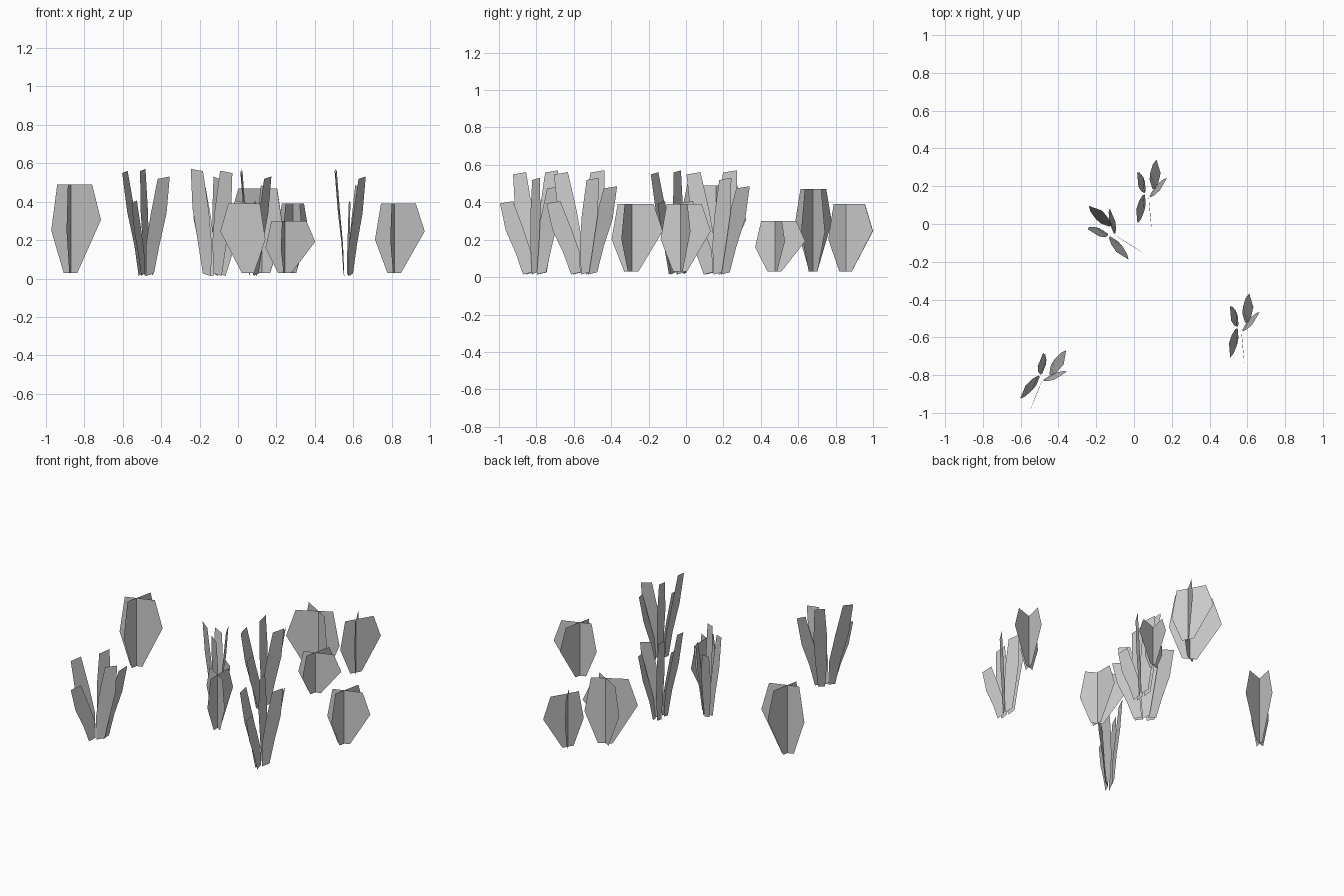
import bpy
from math import cos, sin, radians
from mathutils import Vector, Matrix

cube = bpy.data.objects.get("Cube")
if cube:
    bpy.data.objects.remove(cube, do_unlink=True)

leaf_grey = bpy.data.materials.new("leaf_grey")
leaf_grey.use_nodes = True
leaf_grey.diffuse_color = (0.6, 0.6, 0.6, 1)
leaf_grey.node_tree.nodes["Principled BSDF"].inputs["Base Color"].default_value = (0.6, 0.6, 0.6, 1)


def heading(degrees):
    return Vector((cos(radians(degrees)), sin(radians(degrees)), 0))


def add_mesh(name, verts, faces, smooth=False):
    mesh = bpy.data.meshes.new(name)
    mesh.from_pydata(verts, [], faces)
    mesh.materials.append(leaf_grey)
    for face in mesh.polygons:
        face.use_smooth = smooth
    obj = bpy.data.objects.new(name, mesh)
    bpy.context.collection.objects.link(obj)


# Crossed-sheet plants: two lopsided hexagon sheets sharing an upright axis
HEXAGON = [(-.04, 0), (.036, 0), (.166, .6), (.117, 1), (-.075, 1), (-.108, .48)]


def crossed_plant(name, x, y, turn, top, girth=1.0):
    verts, faces = [], []
    for angle in (19, 78):
        along = heading(angle + turn)
        start = len(verts)
        for w, h in HEXAGON:
            verts.append(along * w * girth + Vector((x, y, .03 + h * (top - .03))))
        faces.append(tuple(range(start, len(verts))))
    add_mesh(name, verts, faces)


crossed_plant("tall_plant_far_right", -.87, .16, 0, .49)
crossed_plant("wide_plant_back", .125, .68, 131, .47, 1.2)
crossed_plant("short_plant_back", .245, .475, 0, .30)
crossed_plant("plant_far_back", .285, .855, 41, .39)
crossed_plant("plant_far_left", .815, -.03, 0, .39)
crossed_plant("plant_middle", .05, -.29, 71, .39)

# Leafy tufts: tip x, y, z, heading of the blade's width, and foot x, y
BLADES = [
    (-.05, .055, .565, 95, -.01, .02),
    (.06, .125, .48, 107, .02, .03),
    (.085, .03, .525, 60, .025, -.01),
    (-.055, -.14, .555, 95, -.01, -.05),
    (.02, -.18, .40, 96, .01, -.06),
]
# Height fraction, outward fraction and width of each cross-section
ROWS = [(0, 0, .05), (.3, .2, .085), (.62, .62, .1), (1, 1, .075)]


def leafy_tuft(name, x, y, turn):
    verts, faces = [], []
    for tx, ty, tz, angle, fx, fy in BLADES:
        start = len(verts)
        across = heading(angle)
        foot, tip = Vector((fx, fy, 0)), Vector((tx, ty, 0))
        slant = Vector((0, 0, .006))
        for rise, out, width in ROWS:
            centre = foot.lerp(tip, out)
            centre.z = .02 + rise * (tz - .02)
            verts.append(centre - across * width / 2 - slant)
            verts.append(centre + across * width / 2 + slant)
        for i in range(len(ROWS) - 1):
            a = start + 2 * i
            faces.append((a, a + 1, a + 3, a + 2))
    place = Matrix.Translation((x, y, 0)) @ Matrix.Rotation(radians(turn), 4, 'Z')
    add_mesh(name, [place @ v for v in verts], faces, smooth=True)


leafy_tuft("tuft_back", .07, .18, 0)
leafy_tuft("tuft_centre", -.14, -.04, 53)
leafy_tuft("tuft_front_left", .561, -.529, 0)
leafy_tuft("tuft_front_right", -.476, -.79, -27)
